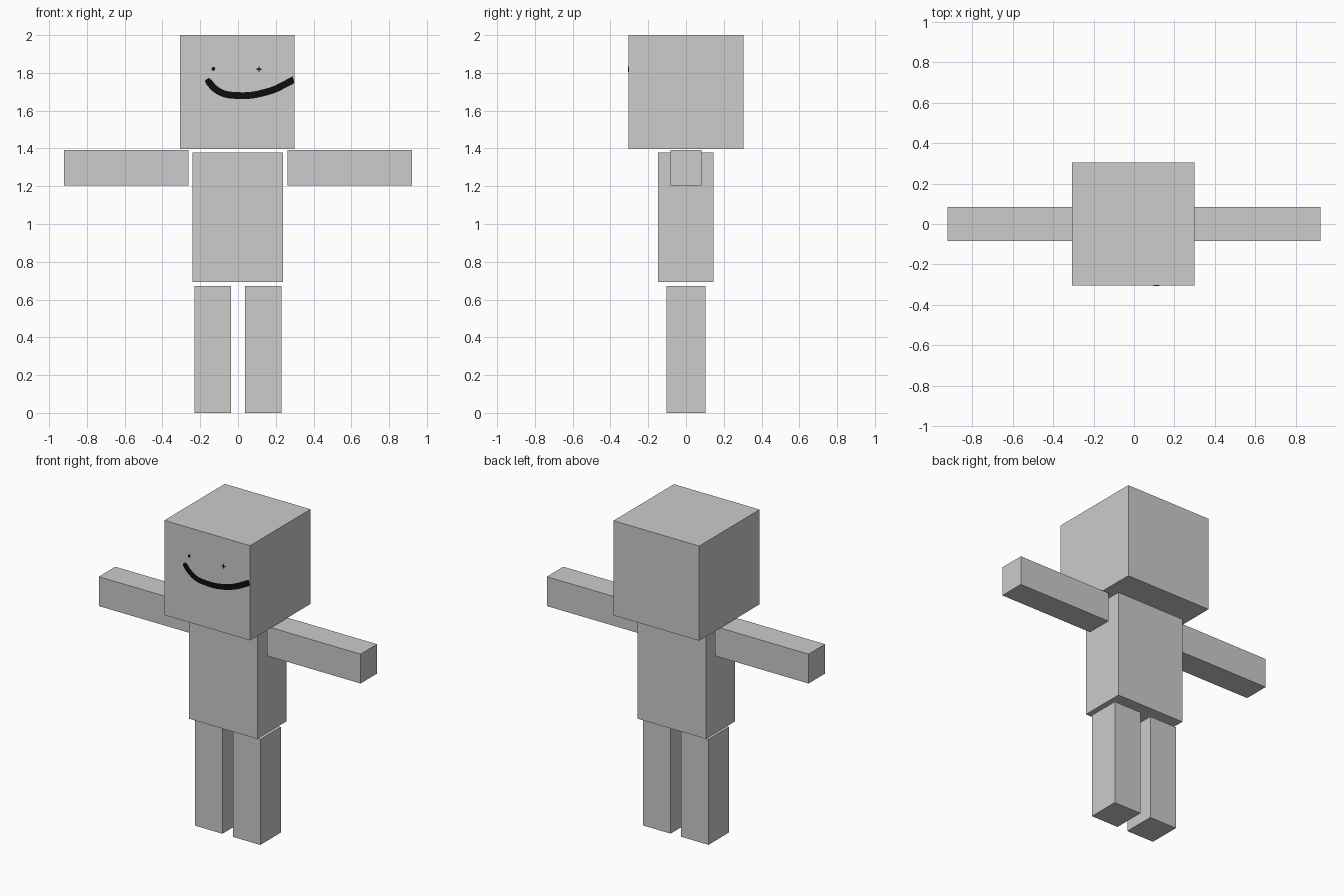
import bpy
import bmesh
import math
from mathutils import Vector

if "Cube" in bpy.data.objects:
    bpy.data.objects.remove(bpy.data.objects["Cube"])


def material(name, value):
    mat = bpy.data.materials.new(name)
    mat.diffuse_color = (value, value, value, 1)
    mat.use_nodes = True
    mat.node_tree.nodes["Principled BSDF"].inputs["Base Color"].default_value = mat.diffuse_color
    return mat


GREY = material("light_grey", 0.604)
BLACK = material("black", 0.004)


def finish(name, bm, mat):
    mesh = bpy.data.meshes.new(name)
    bm.to_mesh(mesh)
    bm.free()
    mesh.materials.append(mat)
    obj = bpy.data.objects.new(name, mesh)
    bpy.context.collection.objects.link(obj)
    return obj


def box(name, xs, ys, zs, mat=GREY):
    bm = bmesh.new()
    bmesh.ops.create_cube(bm, size=1)
    for v in bm.verts:
        v.co = [r[0] if c < 0 else r[1] for c, r in zip(v.co, (xs, ys, zs))]
    return finish(name, bm, mat)


# Body blocks
box("head", (-0.306, 0.298), (-0.304, 0.304), (1.397, 2.0))
box("torso", (-0.242, 0.239), (-0.147, 0.145), (0.694, 1.378))
for side, s in (("left", 1), ("right", -1)):
    box(side + "_arm", sorted((s * 0.261, s * 0.922)), (-0.083, 0.083), (1.205, 1.392))
    box(side + "_leg", sorted((s * 0.037, s * 0.23)), (-0.104, 0.102), (0, 0.672))

FACE_Y = -0.304
LIFT = 0.002

# Smile: a flat ribbon along a smoothed path, running to the edge of the head
path = [(-0.166, 1.766), (-0.123, 1.717), (-0.07, 1.688), (0, 1.68), (0.062, 1.681),
        (0.125, 1.692), (0.194, 1.713), (0.247, 1.739), (0.298, 1.766)]
pts = [Vector(p) for p in path]
ext = [2 * pts[0] - pts[1]] + pts + [2 * pts[-1] - pts[-2]]
line = []
for i in range(1, len(ext) - 2):
    a, b, c, d = ext[i - 1:i + 3]
    for k in range(4):
        t = k / 4
        line.append(0.5 * (2 * b + (c - a) * t + (2 * a - 5 * b + 4 * c - d) * t * t
                           + (3 * b - a - 3 * c + d) * t ** 3))
line.append(pts[-1])
bm = bmesh.new()
rows = []
for i, p in enumerate(line):
    tan = (line[min(i + 1, len(line) - 1)] - line[max(i - 1, 0)]).normalized()
    half = 0.012 if i == 0 else 0.018
    n = Vector((-tan.y, tan.x)) * half
    rows.append([bm.verts.new((min(q.x, 0.298), FACE_Y - LIFT, q.y)) for q in (p - n, p + n)])
for r, q in zip(rows, rows[1:]):
    bm.faces.new((r[0], q[0], q[1], r[1]))
finish("smile", bm, BLACK)

# Eyes: a small dot and a tiny cross
bm = bmesh.new()
bm.faces.new([bm.verts.new((-0.13 + 0.01 * math.cos(a), FACE_Y - LIFT, 1.821 + 0.01 * math.sin(a)))
              for a in (math.tau * k / 12 for k in range(12))])
finish("dot_eye", bm, BLACK)
for name, w, h in (("cross_eye_bar", 0.014, 0.003), ("cross_eye_post", 0.003, 0.014)):
    box(name, (0.111 - w, 0.111 + w), (FACE_Y - LIFT, FACE_Y), (1.819 - h, 1.819 + h), BLACK)
